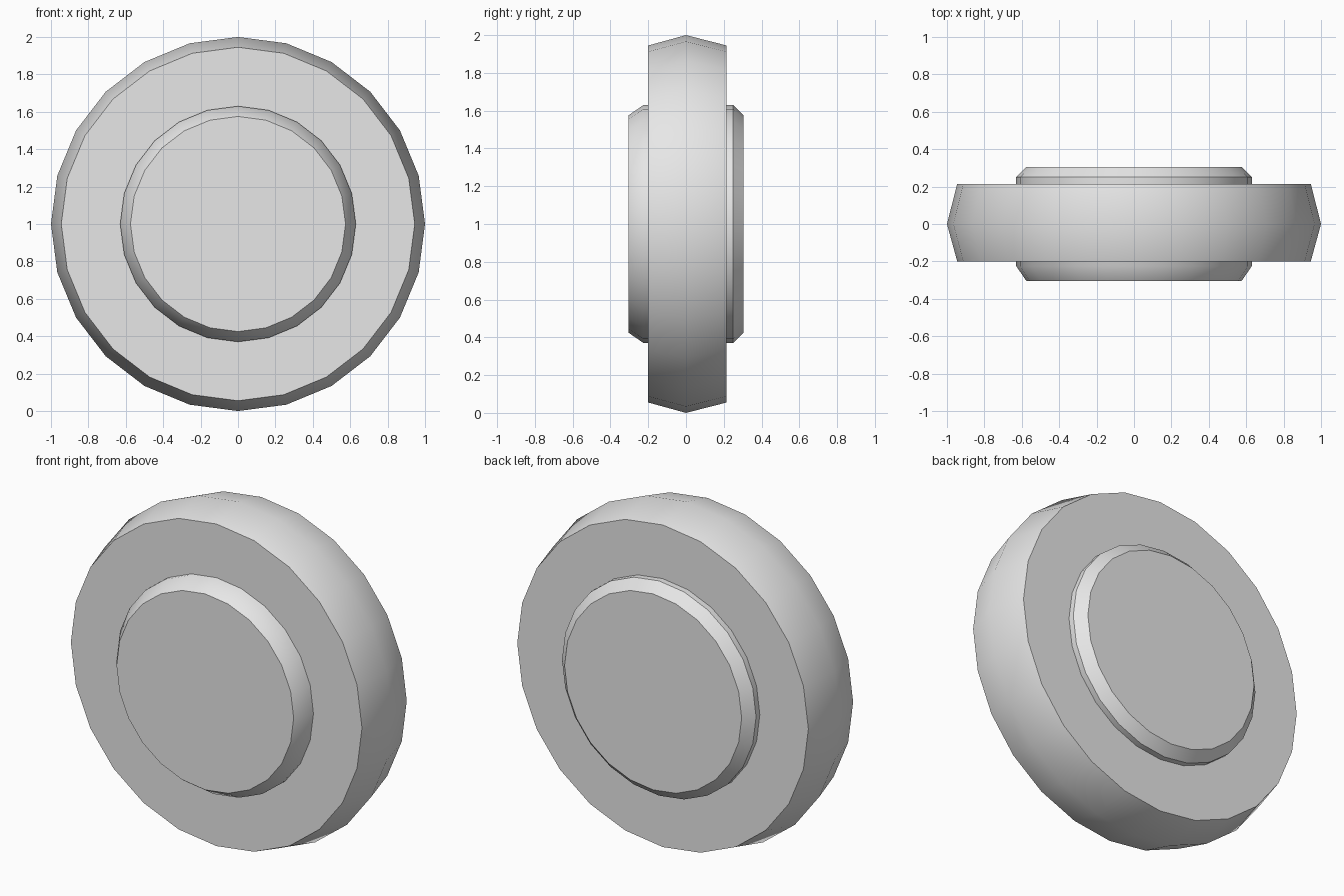
import bpy, bmesh, math

cube = bpy.data.objects.get("Cube")
if cube:
    bpy.data.objects.remove(cube, do_unlink=True)

SIDES = 24

grey = bpy.data.materials.new("light_grey")
grey.use_nodes = True
colour = (0.8, 0.8, 0.8, 1)
grey.diffuse_color = colour
grey.node_tree.nodes["Principled BSDF"].inputs["Base Color"].default_value = colour


def lathe(name, profile):
    """Turn a (radius, y) profile around the y axis and cap both ends."""
    bm = bmesh.new()
    rings = []
    for r, y in profile:
        angles = [2 * math.pi * i / SIDES for i in range(SIDES)]
        rings.append([bm.verts.new((r * math.cos(a), y, 1 + r * math.sin(a))) for a in angles])
    for a, b in zip(rings, rings[1:]):
        for i in range(SIDES):
            j = (i + 1) % SIDES
            bm.faces.new((a[i], a[j], b[j], b[i]))
    bm.faces.new(rings[0])
    bm.faces.new(rings[-1])
    bmesh.ops.recalc_face_normals(bm, faces=bm.faces)
    mesh = bpy.data.meshes.new(name)
    bm.to_mesh(mesh)
    bm.free()
    mesh.materials.append(grey)
    obj = bpy.data.objects.new(name, mesh)
    bpy.context.collection.objects.link(obj)
    bpy.ops.object.select_all(action="DESELECT")
    obj.select_set(True)
    bpy.context.view_layer.objects.active = obj
    bpy.ops.object.shade_smooth_by_angle(angle=math.radians(40))
    return obj


# Tyre with a crowned tread
lathe("tyre", [(0.6, -0.2), (0.945, -0.2), (1.0, 0), (0.945, 0.215), (0.6, 0.215)])

# Hub with chamfered rims on both sides
lathe("hub", [(0.575, -0.305), (0.63, -0.225), (0.63, 0.25), (0.575, 0.305)])
